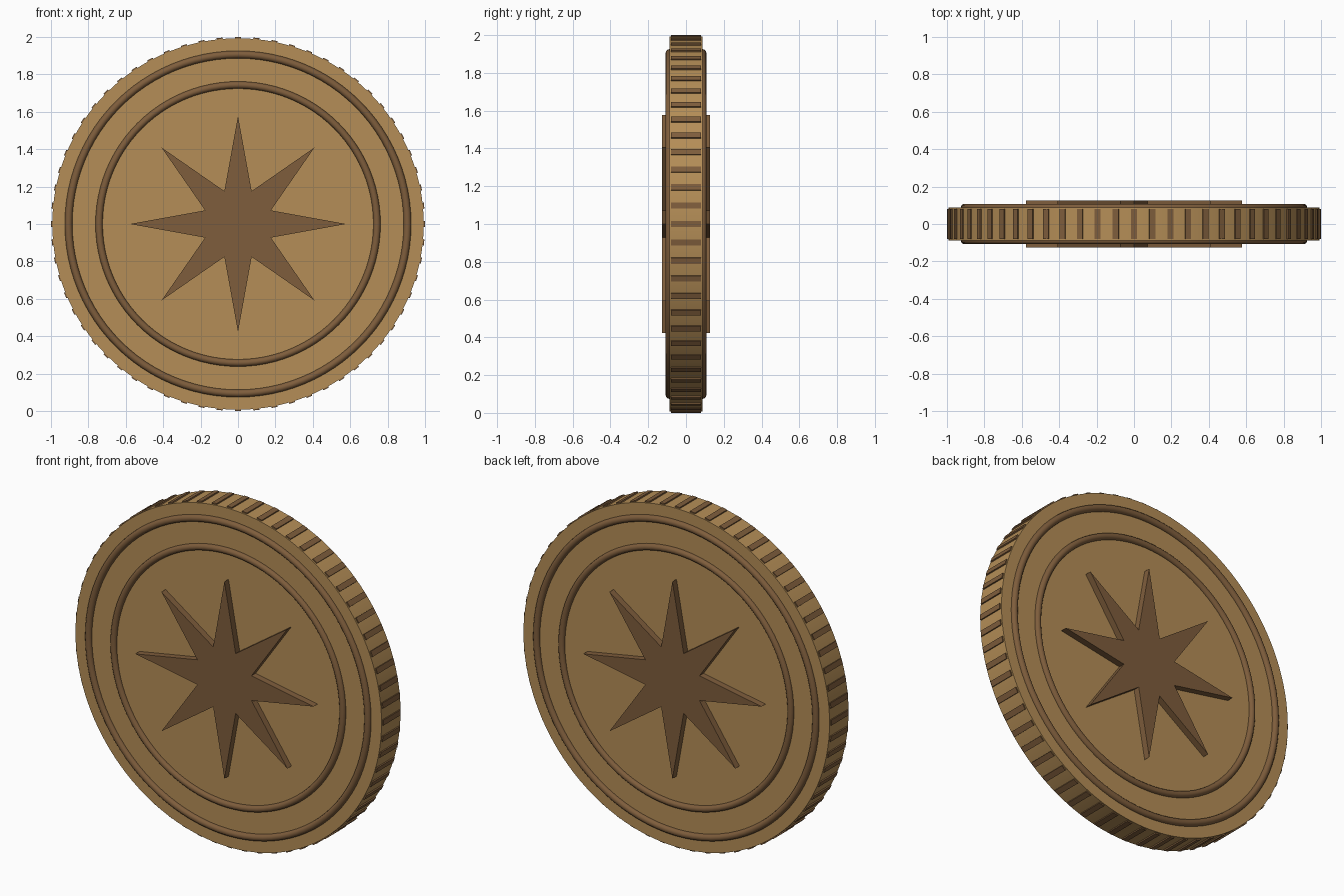
import bpy
import bmesh
from math import sin, cos, pi, radians
from mathutils import Matrix

if "Cube" in bpy.data.objects:
    bpy.data.objects.remove(bpy.data.objects["Cube"])

CENTRE_Z = 1.0
FACE = 0.088     # half thickness of the disc
RIBS = 64


def material(name, colour):
    mat = bpy.data.materials.new(name)
    mat.use_nodes = True
    mat.diffuse_color = colour
    bsdf = mat.node_tree.nodes["Principled BSDF"]
    bsdf.inputs["Base Color"].default_value = colour
    bsdf.inputs["Roughness"].default_value = 0.6
    return mat


bronze = material("bronze", (0.46, 0.27, 0.095, 1))
dark_bronze = material("dark bronze", (0.21, 0.11, 0.045, 1))


def finish(obj, name, mat, smooth=True):
    obj.name = name
    obj.data.materials.append(mat)
    if smooth:
        bpy.ops.object.select_all(action="DESELECT")
        obj.select_set(True)
        bpy.context.view_layer.objects.active = obj
        bpy.ops.object.shade_smooth_by_angle(angle=radians(35))
    return obj


def from_bmesh(bm, name, mat, smooth=False):
    bmesh.ops.recalc_face_normals(bm, faces=bm.faces)
    mesh = bpy.data.meshes.new(name)
    bm.to_mesh(mesh)
    bm.free()
    obj = bpy.data.objects.new(name, mesh)
    bpy.context.collection.objects.link(obj)
    return finish(obj, name, mat, smooth)


# Coin disc
bpy.ops.mesh.primitive_cylinder_add(vertices=128, radius=0.993, depth=2 * FACE,
                                    location=(0, 0, CENTRE_Z), rotation=(pi / 2, 0, 0))
finish(bpy.context.object, "coin_disc", bronze)

# Reeded edge: thin ribs around the rim
bm = bmesh.new()
for i in range(RIBS):
    place = (Matrix.Translation((0, 0, CENTRE_Z))
             @ Matrix.Rotation(2 * pi * i / RIBS, 4, "Y")
             @ Matrix.Translation((0, 0, 0.985))
             @ Matrix.Diagonal((0.032, 0.16, 0.03, 1)))
    bmesh.ops.create_cube(bm, size=1, matrix=place)
from_bmesh(bm, "edge_ribs", dark_bronze)


def star(name, side):
    """Eight-pointed star standing proud of one face."""
    bm = bmesh.new()
    points = []
    for i in range(16):
        r = 0.19 if i % 2 else 0.578
        a = i * pi / 8
        points.append(bm.verts.new((r * sin(a), side * 0.07, CENTRE_Z + r * cos(a))))
    base = bm.faces.new(points)
    out = bmesh.ops.extrude_face_region(bm, geom=[base])
    moved = [v for v in out["geom"] if isinstance(v, bmesh.types.BMVert)]
    bmesh.ops.translate(bm, verts=moved, vec=(0, side * 0.056, 0))
    from_bmesh(bm, name, dark_bronze)


# Raised rings and star on both faces
for side, label in ((-1, "front"), (1, "back")):
    for ring, major, minor in (("outer_ring", 0.906, 0.02), ("inner_ring", 0.743, 0.019)):
        bpy.ops.mesh.primitive_torus_add(major_radius=major, minor_radius=minor,
                                         major_segments=96, minor_segments=12,
                                         location=(0, side * FACE, CENTRE_Z),
                                         rotation=(pi / 2, 0, 0))
        finish(bpy.context.object, f"{label}_{ring}", dark_bronze)
    star(f"{label}_star", side)
